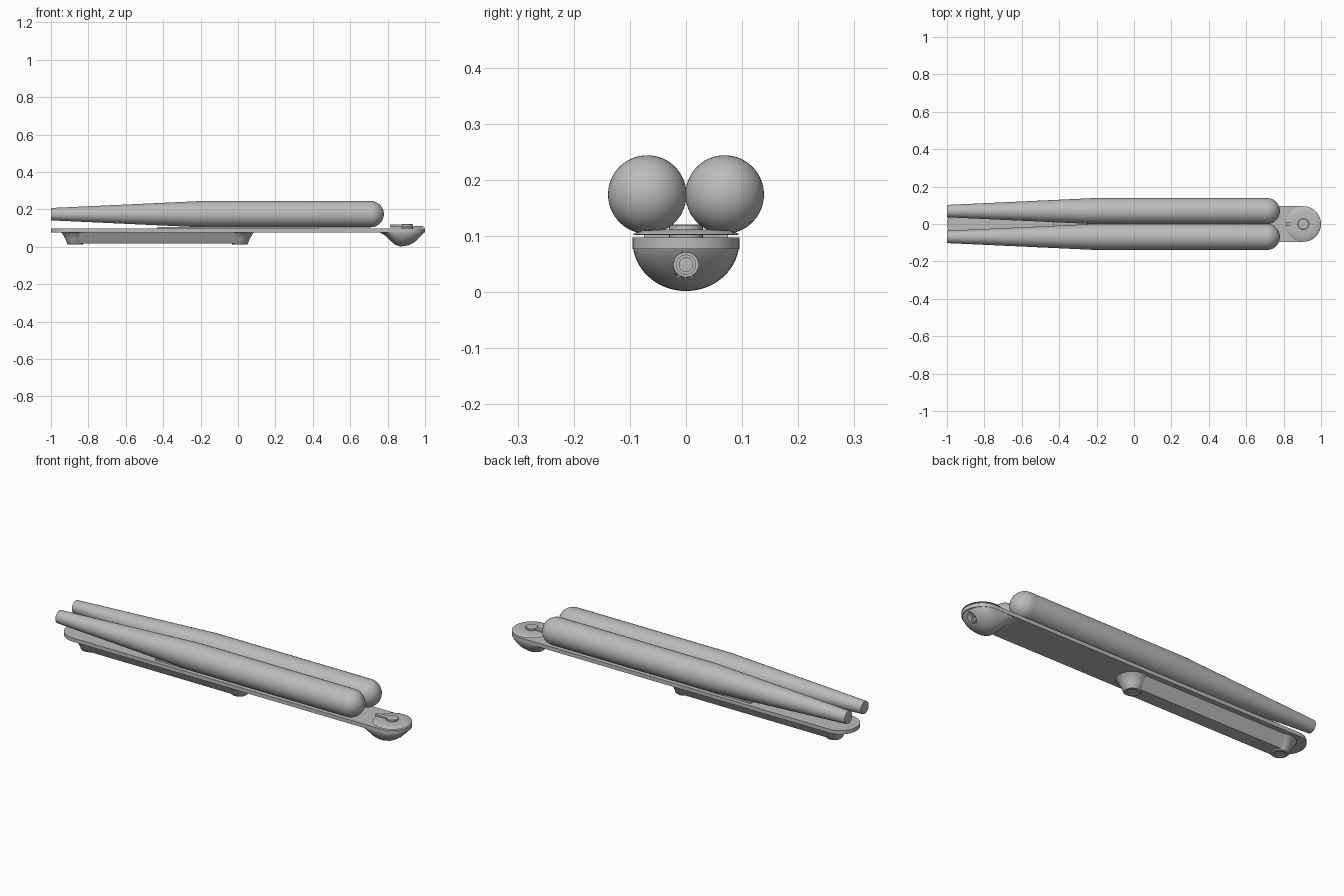
import bpy
import bmesh
from math import pi, sin, cos, sqrt
from mathutils import Matrix, Vector

cube = bpy.data.objects.get("Cube")
if cube:
    bpy.data.objects.remove(cube, do_unlink=True)

grey = bpy.data.materials.new("plain_grey")
grey.use_nodes = True
COLOUR = (0.5, 0.5, 0.5, 1)
grey.diffuse_color = COLOUR
grey.node_tree.nodes["Principled BSDF"].inputs["Base Color"].default_value = COLOUR


def finish(name, bm):
    """Turn a bmesh into a smooth shaded object with sharp edges kept."""
    bmesh.ops.remove_doubles(bm, verts=bm.verts, dist=1e-5)
    bmesh.ops.recalc_face_normals(bm, faces=bm.faces)
    mesh = bpy.data.meshes.new(name)
    bm.to_mesh(mesh)
    bm.free()
    mesh.materials.append(grey)
    obj = bpy.data.objects.new(name, mesh)
    bpy.context.collection.objects.link(obj)
    bpy.ops.object.select_all(action='DESELECT')
    obj.select_set(True)
    bpy.context.view_layer.objects.active = obj
    bpy.ops.object.shade_smooth_by_angle(angle=0.6)
    return obj


def loft(name, rings):
    """Skin a list of closed rings and cap both ends."""
    bm = bmesh.new()
    rows = [[bm.verts.new(p) for p in ring] for ring in rings]
    n = len(rows[0])
    for a, b in zip(rows, rows[1:]):
        for i in range(n):
            j = (i + 1) % n
            bm.faces.new((a[i], a[j], b[j], b[i]))
    bm.faces.new(rows[0])
    bm.faces.new(rows[-1])
    return finish(name, bm)


def turned(name, profile, place, along_x=False, n=48):
    """Turn (radius, distance) pairs about the z or x axis."""
    rings = []
    for r, d in profile:
        ring = []
        for i in range(n):
            u, v = r * cos(2 * pi * i / n), r * sin(2 * pi * i / n)
            p = Vector((d, u, v)) if along_x else Vector((u, v, d))
            ring.append(p + Vector(place))
        rings.append(ring)
    return loft(name, rings)


def stadium(x0, x1, r, z, n=24):
    """Outline with a rounded end at each side."""
    ring = [(x1 + r * sin(pi * i / n), -r * cos(pi * i / n), z) for i in range(n + 1)]
    return ring + [(x0 - r * sin(pi * i / n), r * cos(pi * i / n), z) for i in range(n + 1)]


def box(name, centre, size):
    bm = bmesh.new()
    bmesh.ops.create_cube(bm, size=1, matrix=Matrix.Translation(centre) @ Matrix.Diagonal((*size, 1)))
    return finish(name, bm)


# Tapered sticks with a round butt
R = 0.07
stick = [(0.033, -1), (R, -0.2), (R, 0.71)]
stick += [(max(R * cos(t * pi / 24), 0.0005), 0.71 + R * sin(t * pi / 24)) for t in range(1, 13)]
for side, y in (("left", 0.069), ("right", -0.069)):
    turned(side + "_stick", stick, (0, y, 0.174), along_x=True)

# Long tray and the pad that carries the sticks
W = 0.095
loft("tray", [stadium(-0.905, 0.905, W, z) for z in (0.077, 0.097)])
box("rest_pad", (0, 0, 0.1), (0.86, 0.15, 0.012))

# Bowl-shaped head blended into the underside of the tray
keel = [(0.71, 0.003), (0.76, 0.014), (0.79, 0.032), (0.82, 0.062), (0.84, 0.08),
        (0.865, 0.088), (0.89, 0.087), (0.915, 0.081), (0.94, 0.068), (0.96, 0.053),
        (0.98, 0.033), (0.992, 0.016), (0.9995, 0.002)]
rings = []
for x, depth in keel:
    w = sqrt(W * W - max(0, x - 0.905) ** 2)
    rings.append([(x, w * cos(pi * i / 32), 0.09 - depth * sin(pi * i / 32)) for i in range(33)])
head = loft("head_bowl", rings)

# Socket bored into the tip of the head
cutter = turned("socket_cutter", [(0.022, 0.945), (0.022, 1.05)], (0, 0, 0.049), along_x=True)
cutter.hide_render = True
cut = head.modifiers.new("socket", 'BOOLEAN')
cut.operation = 'DIFFERENCE'
cut.solver = 'EXACT'
cut.object = cutter
bpy.context.view_layer.objects.active = head
bpy.ops.object.modifier_apply(modifier=cut.name)
bpy.data.objects.remove(cutter, do_unlink=True)
turned("socket_plug", [(0.018, 0.94), (0.018, 0.955), (0.012, 0.955), (0.012, 0.948)],
       (0, 0, 0.049), along_x=True)

# Domed lid on a pin, with a button and a short latch
HUB = (0.905, 0, 0)
turned("lid", [(0.09, 0.102), (W, 0.103), (0.09, 0.106), (0.078, 0.11), (0.06, 0.112)], HUB)
turned("lid_pin", [(0.03, 0.09), (0.03, 0.105)], HUB)
turned("lid_button", [(0.03, 0.11), (0.03, 0.119), (0.028, 0.121)], HUB)
box("lid_latch", (0.852, 0, 0.114), (0.08, 0.022, 0.01))

# Tapered keel box under the tray
rings = []
for x in (-0.88, 0.02):
    rings.append([(x, s * w, z) for s, w, z in
                  ((1, 0.07, 0.08), (1, 0.036, 0.016), (-1, 0.036, 0.016), (-1, 0.07, 0.08))])
loft("under_box", rings)

# Flared feet with a recessed underside
foot = [(0.082, 0.08), (0.07, 0.072), (0.052, 0.04), (0.042, 0.014), (0.038, 0.011),
        (0.026, 0.011), (0.022, 0.015)]
for side, x in (("right", -0.87), ("left", 0.01)):
    turned(side + "_foot", foot, (x, 0, 0))
